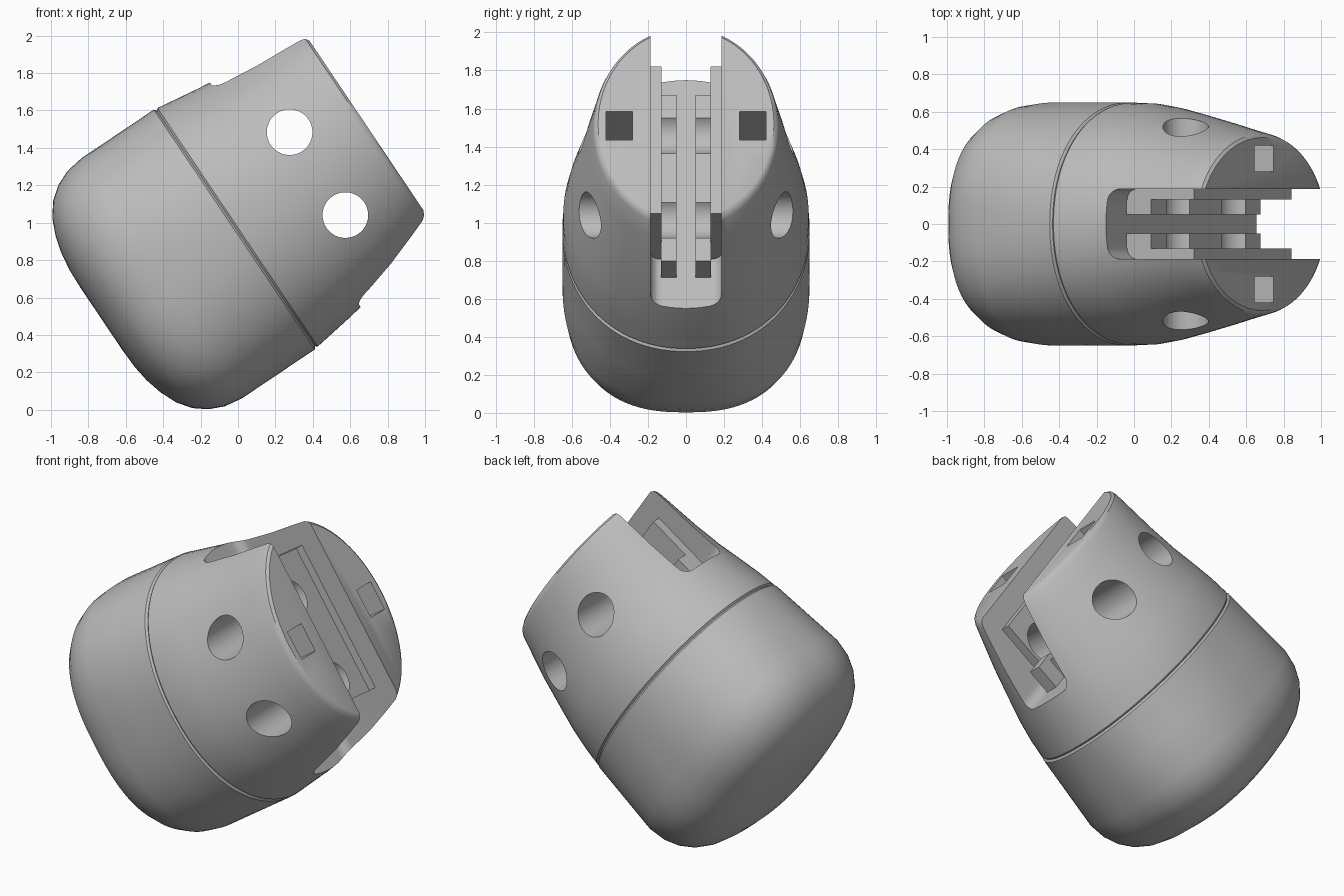
import bpy, bmesh, math
from mathutils import Matrix

if "Cube" in bpy.data.objects:
    bpy.data.objects.remove(bpy.data.objects["Cube"])

# Local frame: x runs along the tilted axis, z across it; placed by FRAME at the end
FRAME = Matrix.Translation((-0.01, 0, 0.97)) @ Matrix.Rotation(math.radians(-33.9), 4, 'Y')

grey = bpy.data.materials.new("plain grey")
grey.diffuse_color = (0.5, 0.5, 0.5, 1)
grey.use_nodes = True
grey.node_tree.nodes["Principled BSDF"].inputs["Base Color"].default_value = grey.diffuse_color


def finish(name, bm):
    bmesh.ops.recalc_face_normals(bm, faces=bm.faces[:])
    me = bpy.data.meshes.new(name)
    bm.to_mesh(me)
    bm.free()
    ob = bpy.data.objects.new(name, me)
    bpy.context.collection.objects.link(ob)
    me.materials.append(grey)
    return ob


def loft(name, sections, n=96):
    """Skin superellipse sections: (axis position, half y, half z, z offset, exponent)."""
    bm = bmesh.new()
    rings = []
    for u, ry, rz, off, e in sections:
        ring = []
        for i in range(n):
            t = 2 * math.pi * i / n
            c, s = math.cos(t), math.sin(t)
            y = math.copysign(abs(c) ** (2 / e), c) * ry
            z = math.copysign(abs(s) ** (2 / e), s) * rz + off
            ring.append(bm.verts.new((u, y, z)))
        rings.append(ring)
    for a, b in zip(rings, rings[1:]):
        for i in range(n):
            j = (i + 1) % n
            bm.faces.new((a[i], a[j], b[j], b[i]))
    bm.faces.new(rings[0])
    bm.faces.new(rings[-1])
    return finish(name, bm)


def box(name, u, y, w, fillet=0):
    """Box from ranges; fillet rounds its edges at the low end of the axis that run along z."""
    bm = bmesh.new()
    bmesh.ops.create_cube(bm, size=1)
    for v in bm.verts:
        v.co = [r[0] if c < 0 else r[1] for c, r in zip(v.co, (u, y, w))]
    if fillet:
        edges = [e for e in bm.edges if all(abs(v.co.x - u[0]) < 1e-5 for v in e.verts)
                 and abs(e.verts[0].co.z - e.verts[1].co.z) > 1e-4]
        bmesh.ops.bevel(bm, geom=edges, offset=fillet, segments=6, profile=0.5, affect='EDGES')
    return finish(name, bm)


def pin_hole(w):
    bm = bmesh.new()
    bmesh.ops.create_cone(bm, cap_ends=True, segments=48, radius1=0.122, radius2=0.122, depth=2,
                          matrix=Matrix.Translation((0.524, 0, w)) @ Matrix.Rotation(math.pi / 2, 4, 'X'))
    return finish("pin_hole_cutter", bm)


def cut(ob, cutters):
    bpy.context.view_layer.objects.active = ob
    for c in cutters:
        m = ob.modifiers.new("cut", 'BOOLEAN')
        m.operation, m.solver, m.object = 'DIFFERENCE', 'EXACT', c
        bpy.ops.object.modifier_apply(modifier=m.name)


# Rounded rear body
rear = []
for u, k, e in ((-0.868, 0.25, 2.4), (-0.864, 0.40, 2.4), (-0.85, 0.53, 2.45), (-0.825, 0.65, 2.5),
                (-0.785, 0.77, 2.5), (-0.73, 0.865, 2.5), (-0.66, 0.935, 2.5), (-0.58, 0.98, 2.5),
                (-0.48, 1.0, 2.5), (-0.25, 1.0, 2.3), (-0.012, 1.0, 2.12), (-0.001, 0.985, 2.1)):
    rear.append((u, 0.65 * k, 0.772 * k, 0, e))
body = loft("rear_body", rear)

# Tapering head, with a narrow seam at its base and a softened tip
head = loft("clevis_head", [
    (-0.002, 0.638, 0.757, 0, 2.1), (0.01, 0.648, 0.768, 0, 2.1), (0.12, 0.645, 0.752, 0, 2.08),
    (0.25, 0.625, 0.733, 0, 2.05), (0.40, 0.592, 0.71, 0.005, 2.0), (0.58, 0.55, 0.68, 0.02, 2.0),
    (0.75, 0.51, 0.65, 0.045, 2.0), (0.85, 0.488, 0.63, 0.06, 2.0), (0.872, 0.48, 0.618, 0.065, 2.0),
    (0.885, 0.462, 0.598, 0.068, 2.0)])

# Cutters: slot, two pin holes, a square socket in each cheek
slot = box("slot_cutter", (0.318, 1.2), (-0.187, 0.187), (-1.2, 1.2), fillet=0.06)
holes = [pin_hole(0.267), pin_hole(-0.267)]
sockets = [box("socket_cutter", (0.59, 1.2), (s * 0.35 - 0.07, s * 0.35 + 0.07), (-0.036, 0.144))
           for s in (-1, 1)]
cut(head, [slot] + holes + sockets)

# Liner plates on the slot walls and notched ribs on the slot floor
parts = [body, head]
for side, s in (("front", -1), ("back", 1)):
    liner = box(side + "_slot_liner", (0.30, 0.75), sorted((s * 0.13, s * 0.192)), (-0.41, 0.521))
    rib = box(side + "_slot_rib", (0.30, 0.475), sorted((s * 0.05, s * 0.131)), (-0.526, 0.526))
    for p in (liner, rib):
        cut(p, holes)
        parts.append(p)

for c in [slot] + holes + sockets:
    bpy.data.objects.remove(c)

# Place and shade
for p in parts:
    p.data.transform(FRAME)
    bpy.ops.object.select_all(action='DESELECT')
    p.select_set(True)
    bpy.context.view_layer.objects.active = p
    bpy.ops.object.shade_smooth_by_angle(angle=math.radians(35))
